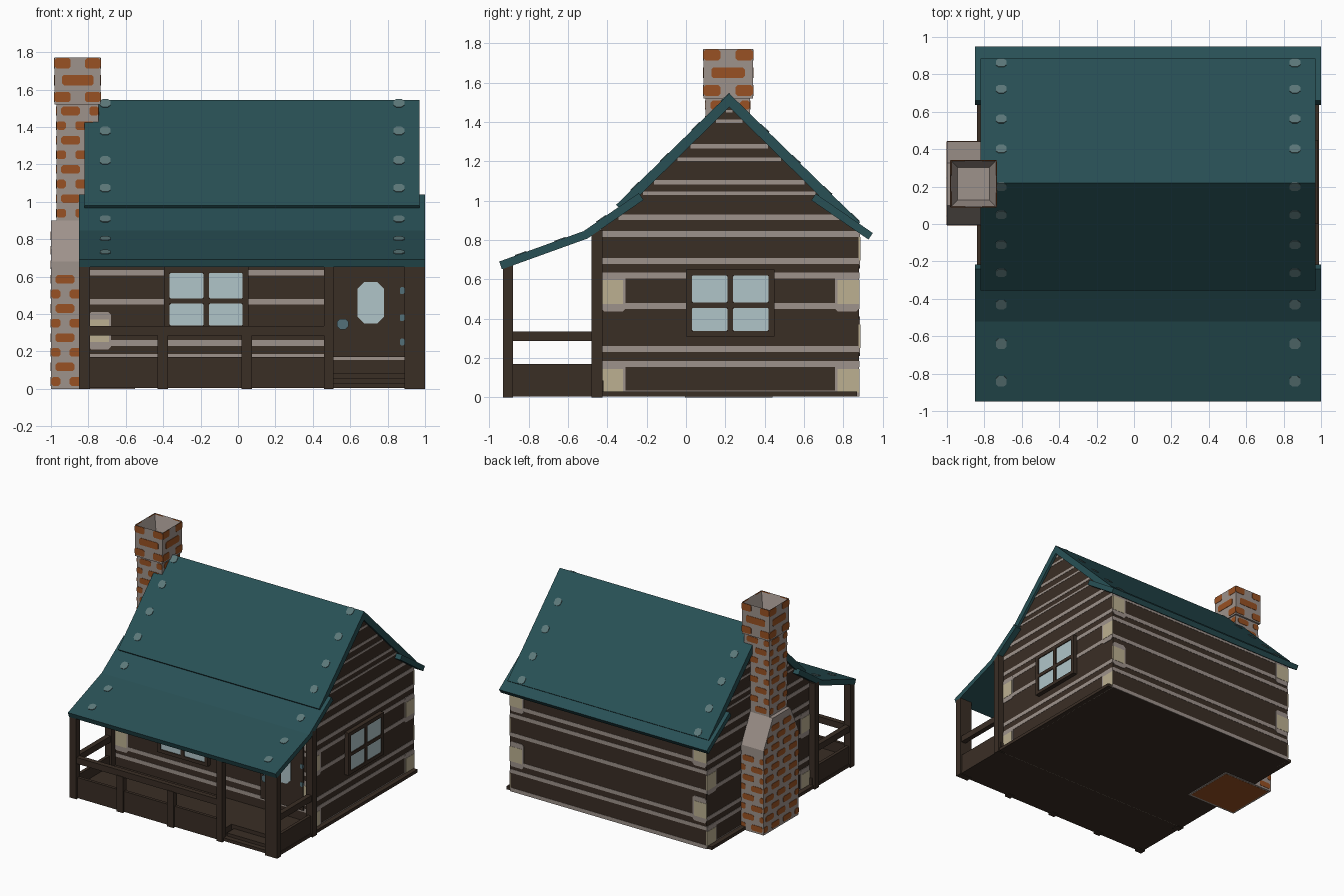
import bpy, bmesh, math
from mathutils import Vector, Matrix

if "Cube" in bpy.data.objects:
    bpy.data.objects.remove(bpy.data.objects["Cube"])


def material(name, rgb):
    lin = [((c / 255 + 0.055) / 1.055) ** 2.4 for c in rgb] + [1.0]
    m = bpy.data.materials.new(name)
    m.use_nodes = True
    m.diffuse_color = lin
    m.node_tree.nodes["Principled BSDF"].inputs["Base Color"].default_value = lin
    return m


TEAL = material("roof_teal", (40, 80, 85))
WOOD = material("dark_wood", (58, 46, 37))
MORTAR = material("grey_mortar", (158, 146, 139))
BRICK = material("orange_brick", (152, 81, 35))
GLASS = material("pale_glass", (176, 197, 201))
TAN = material("log_end_tan", (188, 176, 145))
STUD = material("stud_grey", (92, 120, 122))
METAL = material("blue_grey_metal", (84, 112, 120))

X, Y, Z = Vector((1, 0, 0)), Vector((0, 1, 0)), Vector((0, 0, 1))


def finish(bm, name, mat):
    bmesh.ops.recalc_face_normals(bm, faces=bm.faces[:])
    me = bpy.data.meshes.new(name)
    bm.to_mesh(me)
    bm.free()
    me.materials.append(mat)
    ob = bpy.data.objects.new(name, me)
    bpy.context.collection.objects.link(ob)
    return ob


def add_box(bm, x0, x1, y0, y1, z0, z1):
    m = Matrix.Translation(((x0 + x1) / 2, (y0 + y1) / 2, (z0 + z1) / 2))
    bmesh.ops.create_cube(bm, size=1, matrix=m @ Matrix.Diagonal((x1 - x0, y1 - y0, z1 - z0, 1)))


def boxes(name, mat, *dims):
    bm = bmesh.new()
    for d in dims:
        add_box(bm, *d)
    return finish(bm, name, mat)


def prism(bm, o, u, v, pts, near, far):
    """Outline pts in the plane (o, u, v), extruded along its normal from near to far."""
    n = u.cross(v)
    lo, hi = ([bm.verts.new(o + u * a + v * b + n * d) for a, b in pts] for d in (near, far))
    bm.faces.new(lo)
    bm.faces.new(hi)
    for i in range(len(pts)):
        j = (i + 1) % len(pts)
        bm.faces.new((lo[i], lo[j], hi[j], hi[i]))


def rect(a0, a1, b0, b1, c=0):
    """Rectangle outline with optional cut corners."""
    if c <= 0:
        return [(a0, b0), (a1, b0), (a1, b1), (a0, b1)]
    return [(a0 + c, b0), (a1 - c, b0), (a1, b0 + c), (a1, b1 - c),
            (a1 - c, b1), (a0 + c, b1), (a0, b1 - c), (a0, b0 + c)]


# ---- log walls with gables ----
RIDGE_Y, RIDGE_Z, SLOPE = 0.22, 1.545, 0.985
bm = bmesh.new()
prism(bm, Vector(), Y, Z, [(-.43, .005), (.88, .005), (.88, .86), (RIDGE_Y, 1.49),
                           (-.38, .91), (-.43, .87)], -.80, .95)
finish(bm, "log_walls", WOOD)

# each wall: origin, direction along it, start, end, is it a gable
walls = [(Vector((0, -.43, 0)), X, -.80, .95, False), (Vector((0, .88, 0)), -X, -.95, .80, False),
         (Vector((.95, 0, 0)), Y, -.43, .88, True), (Vector((-.80, 0, 0)), -Y, -.88, .43, True)]
stripes, quoin_edge, quoin = bmesh.new(), bmesh.new(), bmesh.new()
for o, u, lo, hi, gable in walls:
    for z in (.02, .17, .245, .465, .62, .692, .83):
        prism(stripes, o, u, Z, rect(lo, hi, z - .015, z + .015), -.003, .002)
    if gable:
        mid = RIDGE_Y * u.y
        for z, t in ((.915, .014), (1.037, .008), (1.093, .011), (1.21, .008),
                     (1.276, .011), (1.403, .009), (1.454, .007)):
            h = (1.47 - z) / SLOPE
            prism(stripes, o, u, Z, rect(mid - h, mid + h, z - t, z + t), -.003, .002)
    # log ends alternate in height between neighbouring walls
    for z in ((.085, .535) if gable else (.31, .755)):
        for s, a in ((1, lo), (-1, hi)):
            e0, e1 = sorted((a, a + s * .122))
            prism(quoin_edge, o, u, Z, rect(e0, e1, max(z - .1, .008), z + .1, .015), -.003, .004)
            e0, e1 = sorted((a - s * .001, a + s * .11))
            prism(quoin, o, u, Z, rect(e0, e1, z - .06, z + .06), -.003, .006)
finish(stripes, "mortar_stripes", MORTAR)
finish(quoin_edge, "log_end_borders", MORTAR)
finish(quoin, "log_ends", TAN)


# ---- windows ----
def window(name, o, u, mid):
    fr, gl = bmesh.new(), bmesh.new()
    prism(fr, o, u, Z, rect(mid - .2, mid + .2, .33, .63), -.01, .022)
    for a, b, c, d in ((-.225, -.195, .31, .65), (.195, .225, .31, .65), (-.015, .015, .335, .62),
                       (-.196, .196, .31, .337), (-.196, .196, .62, .65), (-.196, .196, .455, .482)):
        prism(fr, o, u, Z, rect(mid + a, mid + b, c, d), 0, .035)
    for a in (-.195, .015):
        for c, d in ((.337, .455), (.482, .62)):
            prism(gl, o, u, Z, rect(mid + a, mid + a + .18, c, d, .006), .02, .028)
    finish(fr, name + "_frame", WOOD)
    finish(gl, name + "_panes", GLASS)


window("side_window", walls[2][0], Y, .225)
window("front_window", walls[0][0], X, -.17)

# ---- door ----
o = walls[0][0]
for name, mat, far, outlines in (
        ("door", WOOD, .012, [rect(.51, .89, .17, .74)]),
        ("door_glass", GLASS, .016, [rect(.64, .78, .35, .57, .035)]),
        ("door_knob", METAL, .03, [rect(.53, .59, .318, .373, .015)]),
        ("door_hinges", METAL, .018, [rect(.865, .89, z - .018, z + .018, .006) for z in (.525, .38, .25)])):
    bm = bmesh.new()
    for pts in outlines:
        prism(bm, o, X, Z, pts, 0, far)
    finish(bm, name, mat)


# ---- roof: bent slabs running along x ----
def slab(name, line, t, x0, x1):
    pts = [Vector(p) for p in line]
    under = []
    for i, p in enumerate(pts):
        segs = [(pts[j + 1] - pts[j]).normalized() for j in (i - 1, i) if 0 <= j < len(pts) - 1]
        ns = [Vector((s.y, -s.x)) for s in segs]
        n = sum(ns, Vector((0, 0))).normalized()
        under.append(p + n * t / n.dot(ns[0]))
    bm = bmesh.new()
    prism(bm, Vector(), Y, Z, [tuple(p) for p in pts + under[::-1]], x0, x1)
    return finish(bm, name, TEAL)


FRONT = [(-.95, .69), (-.52, .845), (-.24, 1.038)]
BACK = [(.66, 1.035), (.95, .835)]
MAIN = [(-.355, RIDGE_Z - SLOPE * .575), (RIDGE_Y, RIDGE_Z), (.885, RIDGE_Z - SLOPE * .665)]
slab("main_roof", MAIN, .05, -.82, .97)
slab("porch_roof", FRONT, .042, -.85, 1.0)
slab("back_eave", BACK, .04, -.85, 1.0)

# ---- roof studs ----
bm = bmesh.new()
for y in (.86, .72, .56, .40, .20, .05, -.11, -.26, -.43, -.64, -.84):
    line = MAIN if y > -.355 else FRONT
    for (ya, za), (yb, zb) in zip(line, line[1:]):
        if ya <= y < yb:
            d = Vector((0, yb - ya, zb - za)).normalized()
            z = za + (y - ya) / (yb - ya) * (zb - za)
            for x in (-.71, .86):
                prism(bm, Vector((x, y, z)), X, d, rect(-.029, .029, -.03, .03, .015), -.004, .004)
finish(bm, "roof_studs", STUD)

# ---- porch ----
boxes("floor_slab", WOOD, (-.84, .99, -.90, .87, .005, .03))
boxes("porch_floor", WOOD, (-.83, .98, -.78, -.42, .02, .085), (-.83, .49, -.90, -.77, .02, .085))
boxes("porch_steps", WOOD, (.51, .89, -.91, -.77, .005, .03), (.51, .89, -.87, -.77, .02, .055))
boxes("porch_posts", WOOD, (-.85, -.79, -.93, -.88, 0, .67), (.46, .51, -.93, -.88, 0, .67),
      (.89, 1.0, -.93, -.88, 0, .67), (-.85, -.79, -.48, -.425, 0, .85), (.94, 1.0, -.48, -.425, 0, .85))
boxes("short_posts", WOOD, *[(x, x + .055, -.93, -.88, 0, .29) for x in (-.43, .02)])
boxes("porch_rails", WOOD, (-.80, .47, -.925, -.885, .285, .335),
      *[(x, x + .04, -.89, -.47, .285, .335) for x in (-.84, .95)])
boxes("porch_panels", WOOD, (-.80, .47, -.915, -.89, .005, .17),
      *[(x, x + .025, -.89, -.47, .005, .17) for x in (-.835, .96)])

# ---- chimney ----
bm = bmesh.new()
prism(bm, Vector(), Y, Z, [(-.005, 0), (.44, 0), (.44, .68), (.325, .9), (.10, .9), (-.005, .68)], -1.0, -.55)
finish(bm, "chimney_base", MORTAR)
boxes("chimney_foot", BRICK, (-.985, -.565, .01, .425, -.001, .004))
boxes("chimney_shaft", MORTAR, (-.97, -.745, .10, .325, .6, 1.55))
bm = bmesh.new()
add_box(bm, -.98, -.735, .09, .34, 1.52, 1.77)
top = max(bm.faces, key=lambda f: f.calc_center_median().z)
bmesh.ops.inset_region(bm, faces=[top], thickness=.053)
bmesh.ops.translate(bm, verts=top.verts[:], vec=(0, 0, -.12))
finish(bm, "chimney_cap", MORTAR)


def bricks(bm, o, u, width, z0, z1, pitch, length, period, h, narrow=None):
    """Staggered rows of brick plates; narrow(z) gives the trim at both sides."""
    for r in range(int((z1 - z0) / pitch + .01)):
        z = z0 + (r + .5) * pitch
        trim = narrow(z + h / 2) if narrow else 0
        a = -length / 2 + (r % 2) * period / 2 - period
        while a < width:
            b0, b1 = max(a, trim), min(a + length, width - trim)
            if b1 - b0 > .025:
                prism(bm, o, u, Z, rect(b0, b1, z - h / 2, z + h / 2, .01), -.003, .003)
            a += period


def sides(x0, x1, y0, y1):
    return [(Vector((x0, y0, 0)), X, x1 - x0), (Vector((x1, y0, 0)), Y, y1 - y0),
            (Vector((x1, y1, 0)), -X, x1 - x0), (Vector((x0, y1, 0)), -Y, y1 - y0)]


bm = bmesh.new()
for i, (o, u, w) in enumerate(sides(-1.0, -.79, -.005, .44)):
    if i == 3:
        bricks(bm, o, u, w, 0, .9, .078, .1, .1483, .046, lambda z: max(0, (z - .68) * .5))
    elif i != 1:
        bricks(bm, o, u, w, 0, .68, .078, .1, .15, .046)
for o, u, w in sides(-.97, -.745, .10, .325):
    bricks(bm, o, u, w, .9, 1.53, .078, .1, .15, .046)
for o, u, w in sides(-.98, -.735, .09, .34):
    bricks(bm, o, u, w, 1.515, 1.785, .09, .17, .2475, .055)
finish(bm, "chimney_bricks", BRICK)
